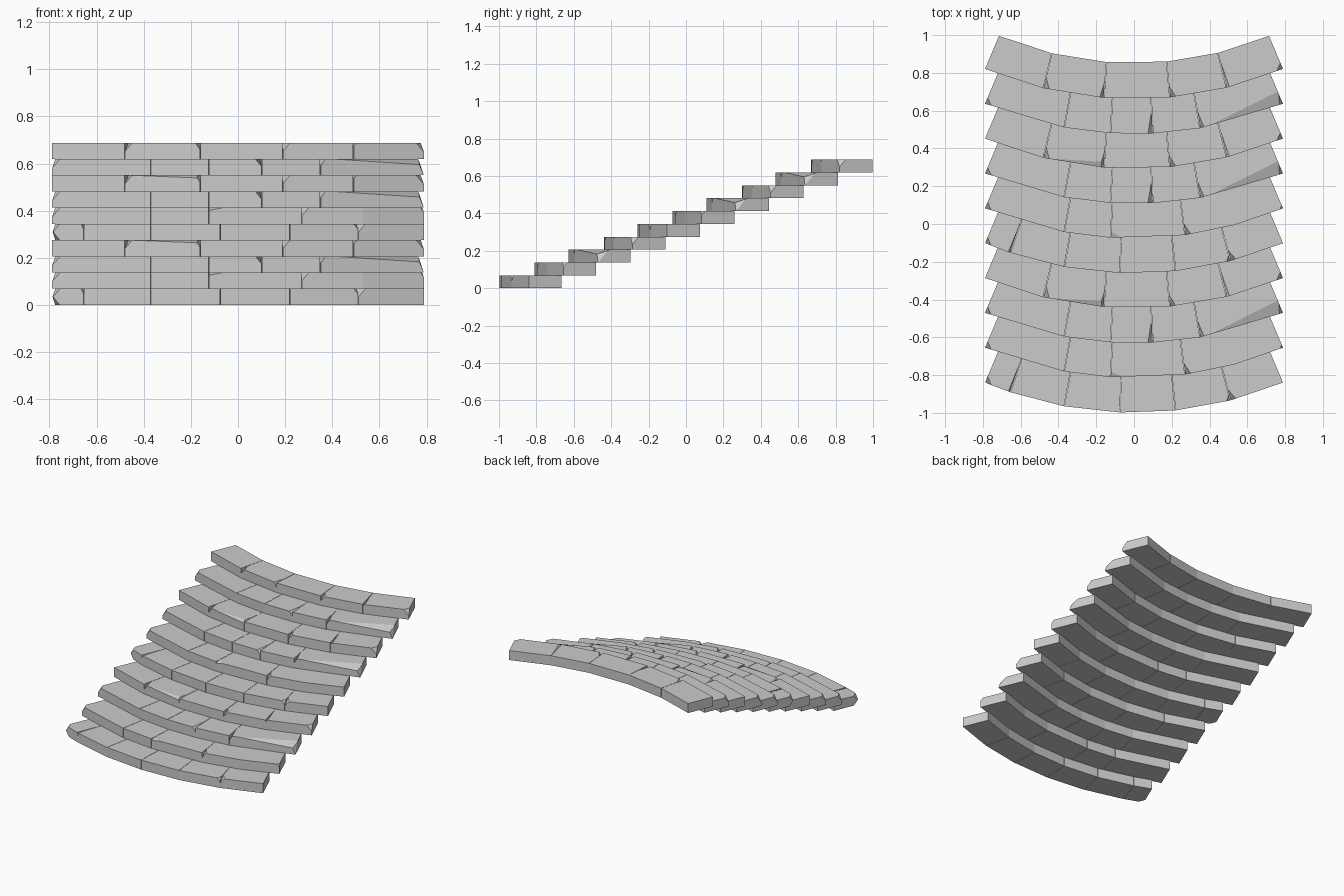
import bpy, bmesh
from math import asin, sin, cos
from mathutils import Vector

cube = bpy.data.objects.get("Cube")
if cube:
    bpy.data.objects.remove(cube)

stone = bpy.data.materials.new("grey_stone")
stone.use_nodes = True
GREY = (0.6, 0.6, 0.6, 1)
stone.diffuse_color = GREY
stone.node_tree.nodes["Principled BSDF"].inputs["Base Color"].default_value = GREY

R_FRONT, R_BACK, HALF = 2.03, 1.84, 0.79
RISE, RUN, FIRST = 0.0688, 0.1845, -0.999
GAP = 0.0012


def arc_point(x, radius, front, z):
    """Point on the step's arc; x is measured along the front edge."""
    t = asin(x / R_FRONT)
    return Vector((radius * sin(t), front + R_FRONT - radius * cos(t), z))


def chip(bm, corner, along, inward, down, size):
    """Slice one corner off a block and cap the cut."""
    a, b, c = (corner + d * s for d, s in zip((along, inward, down), size))
    normal = (b - a).cross(c - a).normalized()
    if normal.dot(corner - a) < 0:
        normal = -normal
    geom = bm.verts[:] + bm.edges[:] + bm.faces[:]
    cut = bmesh.ops.bisect_plane(bm, geom=geom, dist=1e-5, plane_co=a,
                                 plane_no=normal, clear_outer=True)
    edges = [e for e in cut["geom_cut"] if isinstance(e, bmesh.types.BMEdge)]
    bmesh.ops.holes_fill(bm, edges=edges, sides=0)


def block(name, x0, x1, front, z, chips):
    """Wedge-shaped paving block with chipped front corners."""
    bm = bmesh.new()
    xs = [x0 + GAP, x1 - GAP]
    if x1 - x0 > 0.5:                      # long blocks follow the curve
        xs.insert(1, (x0 + x1) / 2)
    outline = [(x, R_FRONT) for x in xs] + [(x, R_BACK) for x in reversed(xs)]
    base = bm.faces.new([bm.verts.new(arc_point(x, r, front, z)) for x, r in outline])
    top = bmesh.ops.extrude_face_region(bm, geom=[base])["geom"]
    bmesh.ops.translate(bm, vec=(0, 0, RISE),
                        verts=[v for v in top if isinstance(v, bmesh.types.BMVert)])
    for side, level, size in chips:
        here, there = (xs[0], xs[1]) if side == "L" else (xs[-1], xs[-2])
        height = z + RISE if level == "top" else z
        corner = arc_point(here, R_FRONT, front, height)
        along = (arc_point(there, R_FRONT, front, height) - corner).normalized()
        inward = (arc_point(here, R_BACK, front, height) - corner).normalized()
        down = Vector((0, 0, -1 if level == "top" else 1))
        chip(bm, corner, along, inward, down, size)
    bmesh.ops.recalc_face_normals(bm, faces=bm.faces)
    mesh = bpy.data.meshes.new(name)
    bm.to_mesh(mesh)
    bm.free()
    mesh.materials.append(stone)
    bpy.context.collection.objects.link(bpy.data.objects.new(name, mesh))


# Chip sizes: along the front, into the depth, down the face
SMALL = (0.03, 0.06, 0.035)
DEEP = (0.02, 0.09, 0.03)
LONG = (0.30, 0.03, 0.012)
END = (0.035, 0.035, 0.04)

# Each course: joints along the front, and the chips of its numbered blocks
four_joints = ([-0.48, -0.16, 0.19, 0.49],
               {1: [("L", "top", SMALL), ("R", "top", DEEP)],
                3: [("L", "top", SMALL)],
                4: [("L", "top", (0.015, 0.15, 0.012)), ("R", "top", END)]})
worn = ([-0.37, -0.125, 0.10, 0.35],
        {0: [("L", "top", END)],
         2: [("R", "top", (0.025, 0.12, 0.03))],
         4: [("L", "top", DEEP), ("R", "top", (0.4, 0.07, 0.025)),
             ("R", "top", (0.03, 0.06, 0.07))]})
wide = ([-0.37, -0.125, 0.27],
        {0: [("L", "top", END)],
         2: [("L", "top", (0.06, 0.03, 0.012))],
         3: [("L", "top", SMALL), ("R", "top", (0.015, 0.02, 0.02))]})
five_joints = ([-0.655, -0.37, -0.075, 0.22, 0.51],
               {0: [("L", "top", END), ("L", "bottom", END),
                    ("R", "top", (0.01, 0.17, 0.02))],
                4: [("R", "top", (0.02, 0.03, 0.02))],
                5: [("L", "top", SMALL)]})

# The flight of steps, from the bottom up
flight = [five_joints, wide, worn, four_joints, five_joints,
          wide, worn, four_joints, worn, four_joints]
for step, (joints, chips) in enumerate(flight):
    ends = [-HALF] + joints + [HALF]
    for n, (x0, x1) in enumerate(zip(ends, ends[1:])):
        marks = list(chips.get(n, []))
        if joints is four_joints[0] and n == 1 and step < 9:
            marks.append(("R", "top", LONG))
        block(f"step_{step + 1}_block_{n + 1}", x0, x1,
              FIRST + RUN * step, RISE * step, marks)
